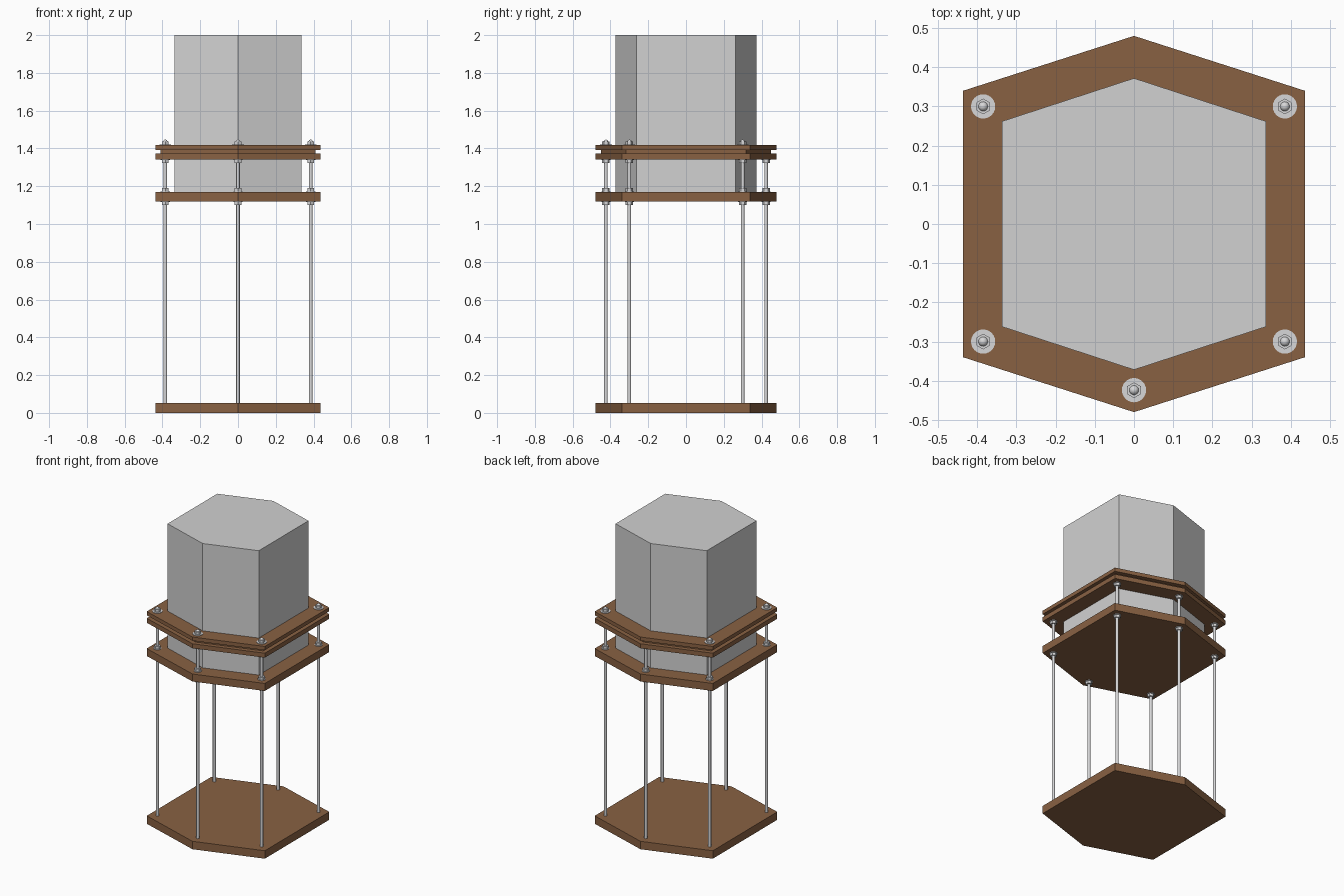
import bpy, bmesh, math

if "Cube" in bpy.data.objects:
    bpy.data.objects.remove(bpy.data.objects["Cube"])


def material(name, color):
    m = bpy.data.materials.new(name)
    m.diffuse_color = (*color, 1)
    m.use_nodes = True
    m.node_tree.nodes["Principled BSDF"].inputs["Base Color"].default_value = m.diffuse_color
    return m


BROWN = material("brown wood", (0.25, 0.12, 0.055))
GREY = material("light grey", (0.64, 0.64, 0.64))
STEEL = material("steel", (0.68, 0.68, 0.69))

OUTER = (0.436, 0.34, 0.48)     # half width, side corner y, tip y
SPACER = (0.41, 0.318, 0.45)
INNER = (0.337, 0.262, 0.372)


def hexagon(x, y, tip):
    return [(x, -y), (x, y), (0, tip), (-x, y), (-x, -y), (0, -tip)]


def finish(name, bm, mat):
    mesh = bpy.data.meshes.new(name)
    bmesh.ops.recalc_face_normals(bm, faces=bm.faces)
    bm.to_mesh(mesh)
    bm.free()
    mesh.materials.append(mat)
    ob = bpy.data.objects.new(name, mesh)
    bpy.context.collection.objects.link(ob)
    return ob


def plate(name, size, z0, z1, mat, hole=None):
    """Hexagonal slab, or a ring when a hole is given."""
    bm = bmesh.new()
    rings = [[bm.verts.new((x, y, z)) for x, y in hexagon(*s)]
             for s in ([size, hole] if hole else [size]) for z in (z0, z1)]
    # go round: outer bottom, outer top, inner top, inner bottom
    if hole:
        a, b, c, d = rings
        loops = [a, b, d, c, a]
    else:
        loops = rings
        for r in rings:
            bm.faces.new(r)
    for lo, hi in zip(loops, loops[1:]):
        for i in range(6):
            j = (i + 1) % 6
            bm.faces.new((lo[i], lo[j], hi[j], hi[i]))
    return finish(name, bm, mat)


def cylinder(name, x, y, z0, z1, r, sides, mat=STEEL):
    bm = bmesh.new()
    bmesh.ops.create_cone(bm, cap_ends=True, segments=sides, radius1=r, radius2=r, depth=z1 - z0)
    bmesh.ops.translate(bm, verts=bm.verts, vec=(x, y, (z0 + z1) / 2))
    if sides > 8:
        for f in bm.faces:
            f.smooth = len(f.verts) == 4
    return finish(name, bm, mat)


# Boards and block
plate("base_board", OUTER, 0, 0.053, BROWN)
plate("middle_board", OUTER, 1.12, 1.17, BROWN)
plate("lower_collar", OUTER, 1.342, 1.372, BROWN, INNER)
plate("collar_spacer", SPACER, 1.372, 1.392, BROWN, INNER)
plate("upper_collar", OUTER, 1.392, 1.417, BROWN, INNER)
plate("block", INNER, 1.17, 2.0, GREY)

# Threaded rods with nuts and washers; the rear one stops inside the collar
spots = [(sx * 0.385, sy * 0.3) for sx in (-1, 1) for sy in (-1, 1)] + [(0, -0.424), (0, 0.424)]
for n, (x, y) in enumerate(spots, 1):
    rear = y > 0.4
    cylinder(f"rod_{n}", x, y, 0.04, 1.40 if rear else 1.434, 0.0095, 20)
    # nut and washer on each clamped board face: face height, direction
    faces = [(1.12, -1), (1.17, 1), (1.342, -1)] + ([] if rear else [(1.417, 1)])
    for k, (z, d) in enumerate(faces, 1):
        w, t = z + d * 0.003, z + d * 0.02
        top = k == 4
        cylinder(f"washer_{n}_{k}", x, y, min(z, w), max(z, w), 0.031 if top else 0.024, 24)
        cylinder(f"nut_{n}_{k}", x, y, min(w, t), max(w, t), 0.02, 6)
    if not rear:
        # domed cap of the nut
        bm = bmesh.new()
        bmesh.ops.create_uvsphere(bm, u_segments=20, v_segments=10, radius=0.0125)
        bmesh.ops.translate(bm, verts=bm.verts, vec=(x, y, 1.434))
        for f in bm.faces:
            f.smooth = True
        finish(f"cap_{n}", bm, STEEL)
